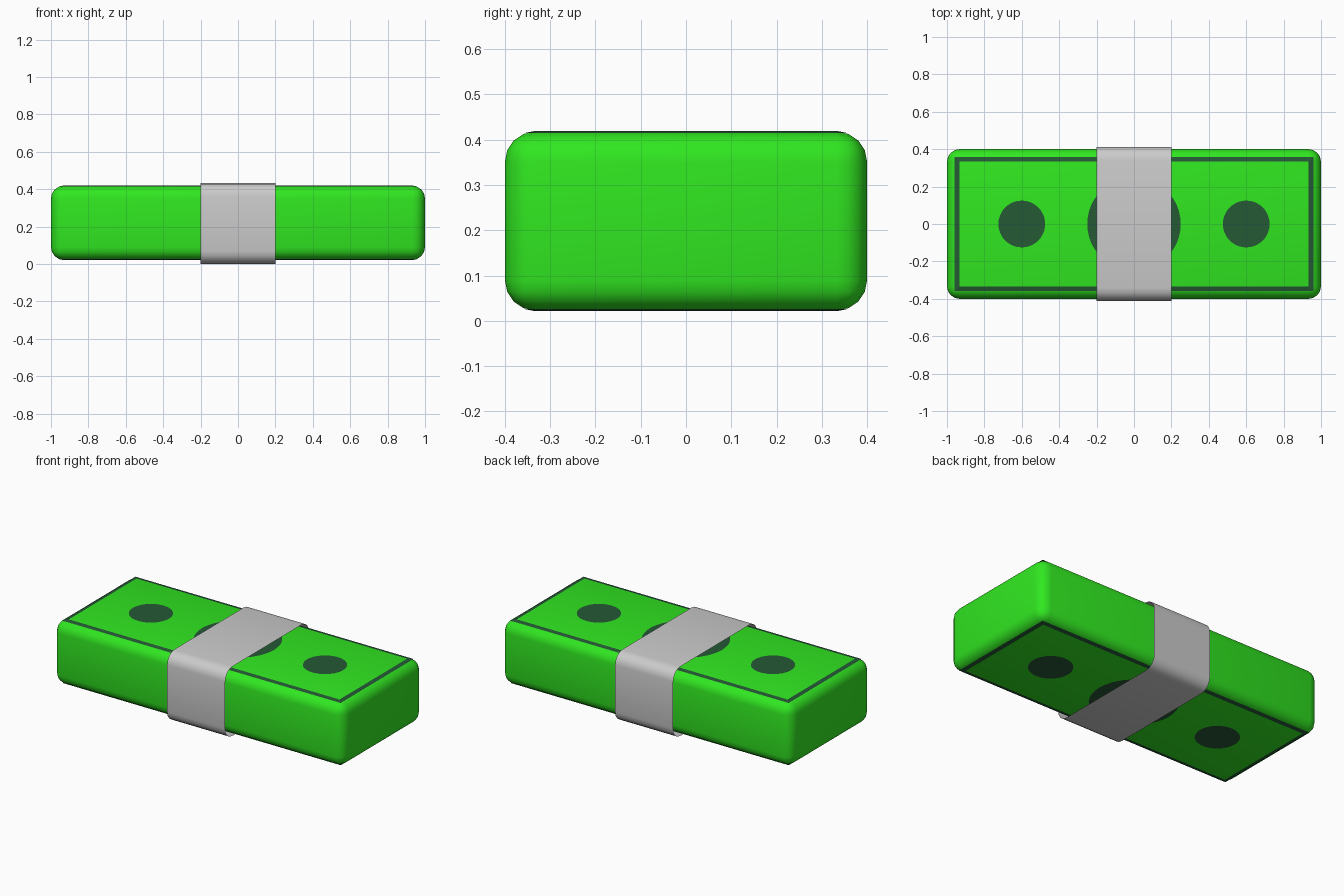
import bpy, bmesh
from math import sin, cos, pi

if "Cube" in bpy.data.objects:
    bpy.data.objects.remove(bpy.data.objects["Cube"])

LX, LY = 1.0, 0.4            # half length and half width of the stack
Z0, Z1 = 0.023, 0.418        # bottom and top of the stack
R = 0.067                    # edge rounding


def material(name, rgb):
    m = bpy.data.materials.new(name)
    m.diffuse_color = (*rgb, 1)
    m.use_nodes = True
    m.node_tree.nodes["Principled BSDF"].inputs["Base Color"].default_value = m.diffuse_color
    return m


GREEN = material("green", (0.03, 0.80, 0.015))
DARK = material("dark_green", (0.018, 0.10, 0.035))
GREY = material("band_grey", (0.58, 0.58, 0.58))


def finish(name, bm, mat, smooth=True):
    me = bpy.data.meshes.new(name)
    bm.to_mesh(me)
    bm.free()
    ob = bpy.data.objects.new(name, me)
    bpy.context.collection.objects.link(ob)
    me.materials.append(mat)
    if smooth:
        bpy.ops.object.select_all(action='DESELECT')
        ob.select_set(True)
        bpy.context.view_layer.objects.active = ob
        bpy.ops.object.shade_smooth_by_angle()
    return ob


# Stack of notes: rounded block
bm = bmesh.new()
bmesh.ops.create_cube(bm, size=1)
for v in bm.verts:
    v.co = (v.co.x * 2 * LX, v.co.y * 2 * LY, v.co.z * (Z1 - Z0) + (Z0 + Z1) / 2)
bmesh.ops.bevel(bm, geom=bm.edges[:], offset=R, offset_type='OFFSET', segments=4,
                profile=0.5, affect='EDGES')
finish("note_stack", bm, GREEN)


# Printed border and discs, on top and bottom
def border(name, z, s):
    bm = bmesh.new()
    rings = []
    for inset, drop in ((R, 0), (R - R * sin(pi / 8), R * (1 - cos(pi / 8)))):
        x, y = LX - inset, LY - inset
        rings.append([bm.verts.new((a * x, b * y, z - s * drop))
                      for a, b in ((-1, -1), (1, -1), (1, 1), (-1, 1))])
    inner, outer = rings
    for i in range(4):
        j = (i + 1) % 4
        q = [outer[i], outer[j], inner[j], inner[i]]
        bm.faces.new(q if s > 0 else q[::-1])
    finish(name, bm, DARK, smooth=False)


def disc(name, x, r, z, s):
    bm = bmesh.new()
    vs = [bm.verts.new((x + r * cos(2 * pi * i / 48), s * r * sin(2 * pi * i / 48), z))
          for i in range(48)]
    bm.faces.new(vs)
    finish(name, bm, DARK, smooth=False)


for side, z, s in (("top", Z1 + 0.0015, 1), ("bottom", Z0 - 0.0015, -1)):
    border(side + "_border", z, s)
    for label, x, r in (("left", -0.6, 0.125), ("centre", 0, 0.25), ("right", 0.6, 0.125)):
        disc(f"{side}_{label}_disc", x, r, z, s)

# Paper band: open sleeve with rounded corners
BY, BZ, BR, N = 0.412, 0.432, 0.07, 5
profile = []
for k, (cy, cz) in enumerate(((BY - BR, BZ - BR), (BR - BY, BZ - BR),
                              (BR - BY, BR), (BY - BR, BR))):
    for i in range(N):
        a = pi / 2 * (k + i / (N - 1))
        profile.append((cy + BR * cos(a), cz + BR * sin(a)))
bm = bmesh.new()
left, right = ([bm.verts.new((x, y, z)) for y, z in profile] for x in (-0.2, 0.2))
for i in range(len(profile)):
    j = (i + 1) % len(profile)
    bm.faces.new((left[i], left[j], right[j], right[i]))
bmesh.ops.recalc_face_normals(bm, faces=bm.faces[:])
finish("paper_band", bm, GREY)
